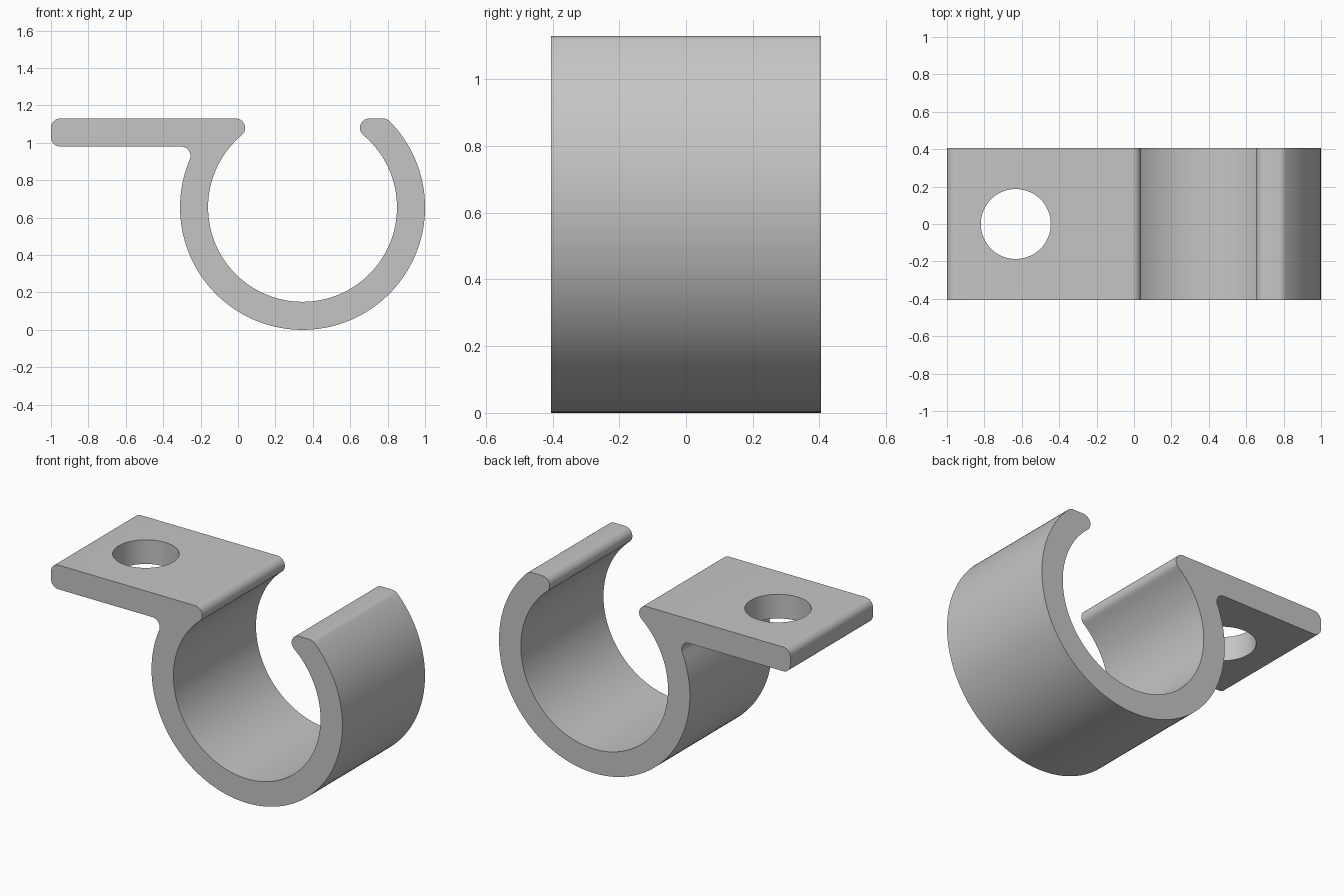
import bpy, bmesh
from math import sin, cos, radians, degrees, atan2, sqrt

cube = bpy.data.objects.get("Cube")
if cube:
    bpy.data.objects.remove(cube, do_unlink=True)

CX, CZ = 0.345, 0.655          # ring centre
R_OUT, R_IN = 0.655, 0.505     # ring radii
TOP, UNDER = 1.13, 0.98        # tab top and underside
FILLET = 0.05
HALF_DEPTH = 0.405


def arc(x, z, r, start, end, steps=10):
    angles = [radians(start + (end - start) * i / steps) for i in range(steps + 1)]
    return [(x + r * cos(a), z + r * sin(a)) for a in angles]


def fillet_offset(dist, z):
    """Sideways offset and angle of a fillet centre at height z, dist from the ring centre."""
    dx = sqrt(dist ** 2 - (z - CZ) ** 2)
    return dx, degrees(atan2(z - CZ, dx))


# Fillets tangent to the ring
high = TOP - FILLET
low = UNDER - FILLET
tip_dx, tip_a = fillet_offset(R_IN + FILLET, high)
rim_dx, rim_a = fillet_offset(R_OUT - FILLET, high)
root_dx, root_a = fillet_offset(R_OUT + FILLET, low)

# Clip outline in the xz plane
outline = (
    arc(-1 + FILLET, high, FILLET, 180, 90)                            # tab upper corner
    + arc(CX - tip_dx, high, FILLET, 90, -tip_a, 16)                   # left lip
    + arc(CX, CZ, R_IN, 180 - tip_a, 360 + tip_a, 96)[1:-1]            # inside of ring
    + arc(CX + tip_dx, high, FILLET, 180 + tip_a, 90, 16)              # right lip
    + arc(CX + rim_dx, high, FILLET, 90, rim_a, 8)                     # right rim
    + arc(CX, CZ, R_OUT, rim_a, -180 - root_a, 96)[1:-1]               # outside of ring
    + arc(CX - root_dx, low, FILLET, -root_a, 90, 14)                  # tab root
    + arc(-1 + FILLET, UNDER + FILLET, FILLET, 270, 180)               # tab lower corner
)

bm = bmesh.new()
face = bm.faces.new([bm.verts.new((x, -HALF_DEPTH, z)) for x, z in outline])
extruded = bmesh.ops.extrude_face_region(bm, geom=[face])["geom"]
bmesh.ops.translate(bm, vec=(0, 2 * HALF_DEPTH, 0),
                    verts=[v for v in extruded if isinstance(v, bmesh.types.BMVert)])
bmesh.ops.recalc_face_normals(bm, faces=bm.faces)
mesh = bpy.data.meshes.new("pipe_clip")
bm.to_mesh(mesh)
bm.free()
clip = bpy.data.objects.new("pipe_clip", mesh)
bpy.context.collection.objects.link(clip)

# Screw hole through the tab
bpy.ops.mesh.primitive_cylinder_add(vertices=72, radius=0.187, depth=0.4,
                                    location=(-0.632, 0, (TOP + UNDER) / 2))
cutter = bpy.context.object
cutter.name = "screw_hole_cutter"
cutter.hide_render = True
cut = clip.modifiers.new("screw_hole", "BOOLEAN")
cut.operation = "DIFFERENCE"
cut.solver = "EXACT"
cut.object = cutter

bpy.ops.object.select_all(action="DESELECT")
clip.select_set(True)
bpy.context.view_layer.objects.active = clip
bpy.ops.object.modifier_apply(modifier=cut.name)
bpy.data.objects.remove(cutter, do_unlink=True)
bpy.ops.object.shade_smooth_by_angle(angle=radians(30))

# Plain grey
grey = bpy.data.materials.new("plain_grey")
grey.use_nodes = True
colour = (0.56, 0.56, 0.56, 1)
grey.diffuse_color = colour
grey.node_tree.nodes["Principled BSDF"].inputs["Base Color"].default_value = colour
clip.data.materials.clear()
clip.data.materials.append(grey)
